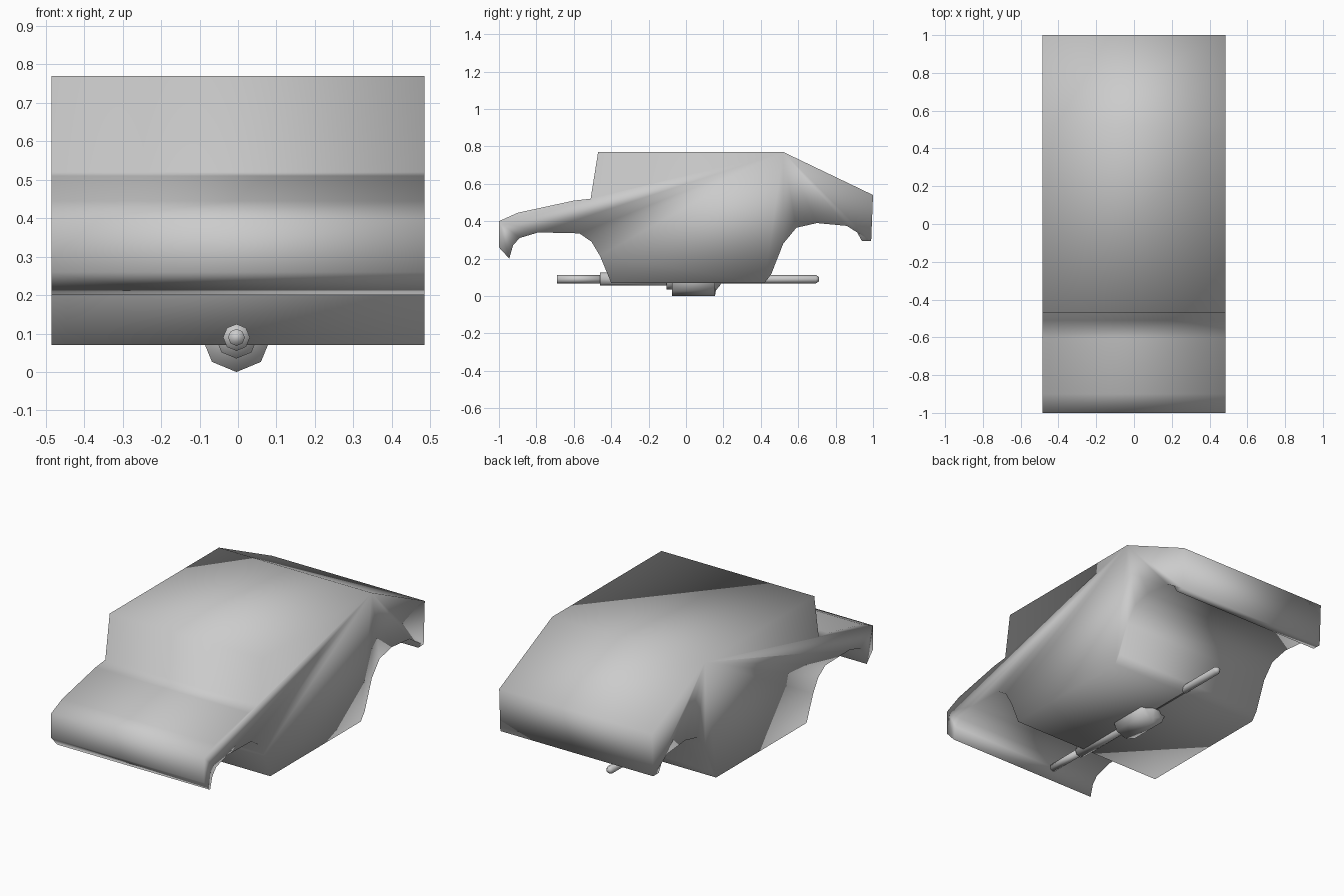
import bpy, bmesh
from math import sin, cos, pi

if "Cube" in bpy.data.objects:
    bpy.data.objects.remove(bpy.data.objects["Cube"])

grey = bpy.data.materials.new("plain grey")
grey.use_nodes = True
colour = (0.6, 0.6, 0.6, 1)
grey.diffuse_color = colour
grey.node_tree.nodes["Principled BSDF"].inputs["Base Color"].default_value = colour


def finish(name, bm):
    """Turn a bmesh into a smooth grey object."""
    bmesh.ops.recalc_face_normals(bm, faces=bm.faces)
    for f in bm.faces:
        f.smooth = True
    mesh = bpy.data.meshes.new(name)
    bm.to_mesh(mesh)
    bm.free()
    mesh.materials.append(grey)
    ob = bpy.data.objects.new(name, mesh)
    bpy.context.collection.objects.link(ob)
    return ob


def extrude_profile(name, profile, half_width):
    """Side profile (y, z) pushed across the full width."""
    bm = bmesh.new()
    face = bm.faces.new([bm.verts.new((-half_width, y, z)) for y, z in profile])
    ext = bmesh.ops.extrude_face_region(bm, geom=[face], use_keep_orig=True)
    moved = [v for v in ext["geom"] if isinstance(v, bmesh.types.BMVert)]
    bmesh.ops.translate(bm, verts=moved, vec=(2 * half_width, 0, 0))
    return finish(name, bm)


def lathe_along_y(name, stations, x, z, sides=8):
    """Rings of (y, radius) joined into a closed tube."""
    bm = bmesh.new()
    angles = [2 * pi * i / sides for i in range(sides)]
    rings = [[bm.verts.new((x + r * sin(a), y, z - r * cos(a))) for a in angles]
             for y, r in stations]
    for a, b in zip(rings, rings[1:]):
        for i in range(sides):
            j = (i + 1) % sides
            bm.faces.new((a[i], a[j], b[j], b[i]))
    bm.faces.new(rings[0])
    bm.faces.new(rings[-1])
    return finish(name, bm)


# Body: bonnet, cabin, sloping tail, then wheel arches and floor
upper = [(-1, .26), (-1, .40), (-.90, .445), (-.60, .51), (-.51, .52),
         (-.47, .77), (.52, .77), (1, .54), (.99, .295)]
rear_arch = [(.94, .295), (.915, .34), (.86, .375), (.70, .39), (.59, .365),
             (.52, .28), (.455, .115), (.42, .07)]
front_arch = [(-.40, .07), (-.46, .215), (-.505, .29), (-.57, .335),
              (-.79, .34), (-.89, .31), (-.925, .27), (-.945, .20)]
extrude_profile("car_body", upper + rear_arch + front_arch, .485)

# Exhaust: thin front pipe, thicker sleeve, silencer, rear pipe
axis = dict(x=-.004, z=.09)
lathe_along_y("front_pipe", [(-.69, .022), (-.45, .022)], **axis)
lathe_along_y("pipe_sleeve", [(-.46, .035), (-.10, .035)], **axis)
lathe_along_y("silencer_neck", [(-.105, .055), (-.06, .055)], **axis)
lathe_along_y("silencer", [(-.075, .09), (.155, .09), (.16, .06), (.185, .03)], **axis)
lathe_along_y("rear_pipe", [(.17, .022), (.695, .022), (.71, .012)], **axis)
